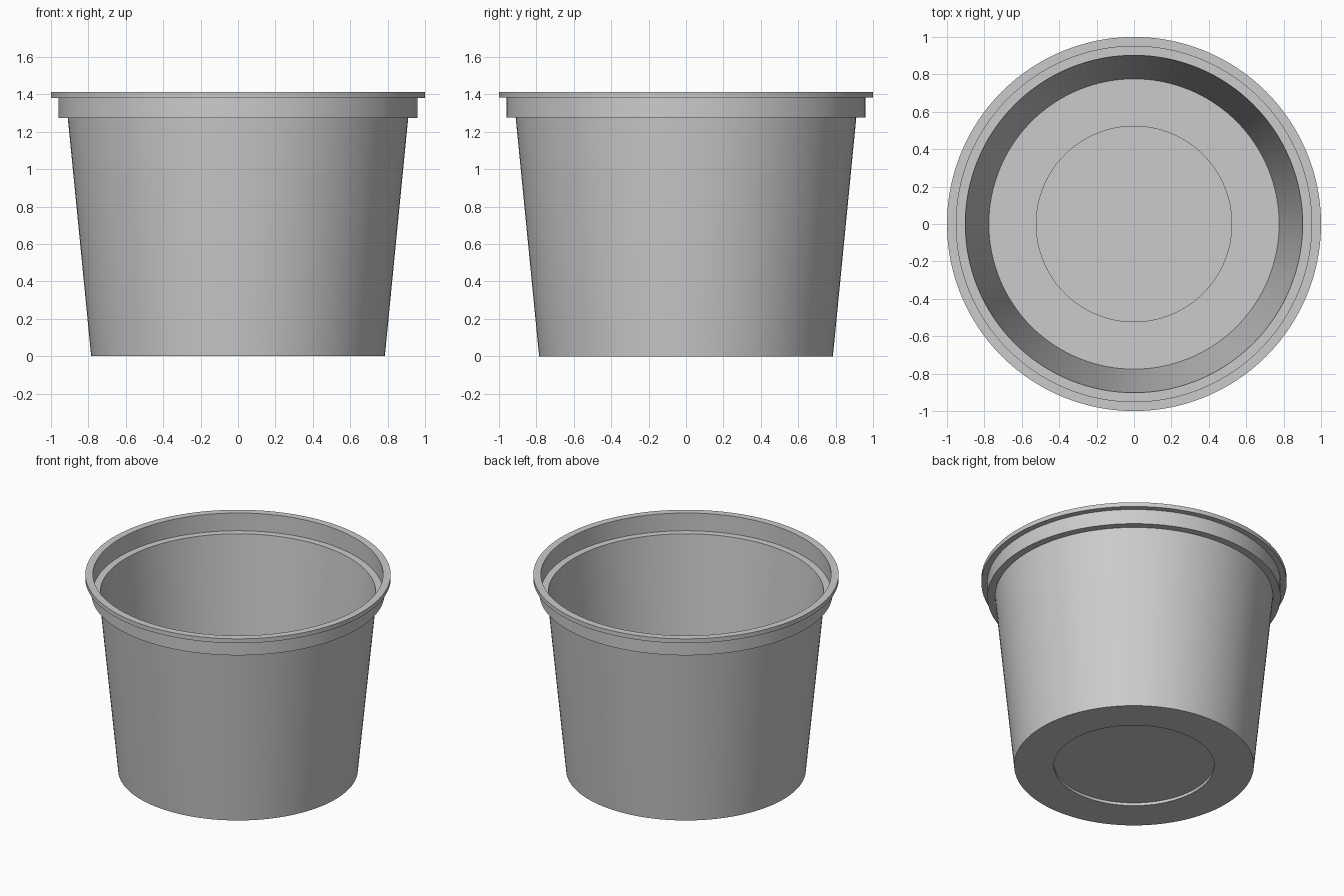
import bpy
import bmesh
import math

SEGMENTS = 128

if "Cube" in bpy.data.objects:
    bpy.data.objects.remove(bpy.data.objects["Cube"], do_unlink=True)

plastic = bpy.data.materials.new("light_grey_plastic")
plastic.use_nodes = True
grey = (0.6, 0.6, 0.6, 1)
plastic.diffuse_color = grey
plastic.node_tree.nodes["Principled BSDF"].inputs["Base Color"].default_value = grey


def lathe(name, profile):
    """Spin an (radius, height) profile once around the z axis."""
    bm = bmesh.new()
    verts = [bm.verts.new((r, 0, z)) for r, z in profile]
    edges = [bm.edges.new(pair) for pair in zip(verts, verts[1:])]
    bmesh.ops.spin(bm, geom=verts + edges, cent=(0, 0, 0), axis=(0, 0, 1),
                   angle=math.tau, steps=SEGMENTS, use_duplicate=False)
    bmesh.ops.remove_doubles(bm, verts=bm.verts, dist=0.0001)
    bmesh.ops.recalc_face_normals(bm, faces=bm.faces)
    mesh = bpy.data.meshes.new(name)
    bm.to_mesh(mesh)
    bm.free()
    mesh.materials.append(plastic)
    obj = bpy.data.objects.new(name, mesh)
    bpy.context.collection.objects.link(obj)
    bpy.ops.object.select_all(action="DESELECT")
    obj.select_set(True)
    bpy.context.view_layer.objects.active = obj
    bpy.ops.object.shade_smooth_by_angle(angle=math.radians(30))
    return obj


# Underside with a shallow round recess, tapered wall, stepped collar and flange
outside = [(0, 0.02), (0.525, 0.02), (0.525, 0), (0.785, 0),
           (0.91, 1.275), (0.96, 1.275), (0.96, 1.382), (1, 1.382), (1, 1.413)]
# Lid seat, thin inner wall and floor with its raised centre
inside = [(0.95, 1.413), (0.95, 1.285), (0.902, 1.285),
          (0.776, 0.01), (0.525, 0.01), (0.525, 0.03), (0, 0.03)]

lathe("tub", outside + inside)
